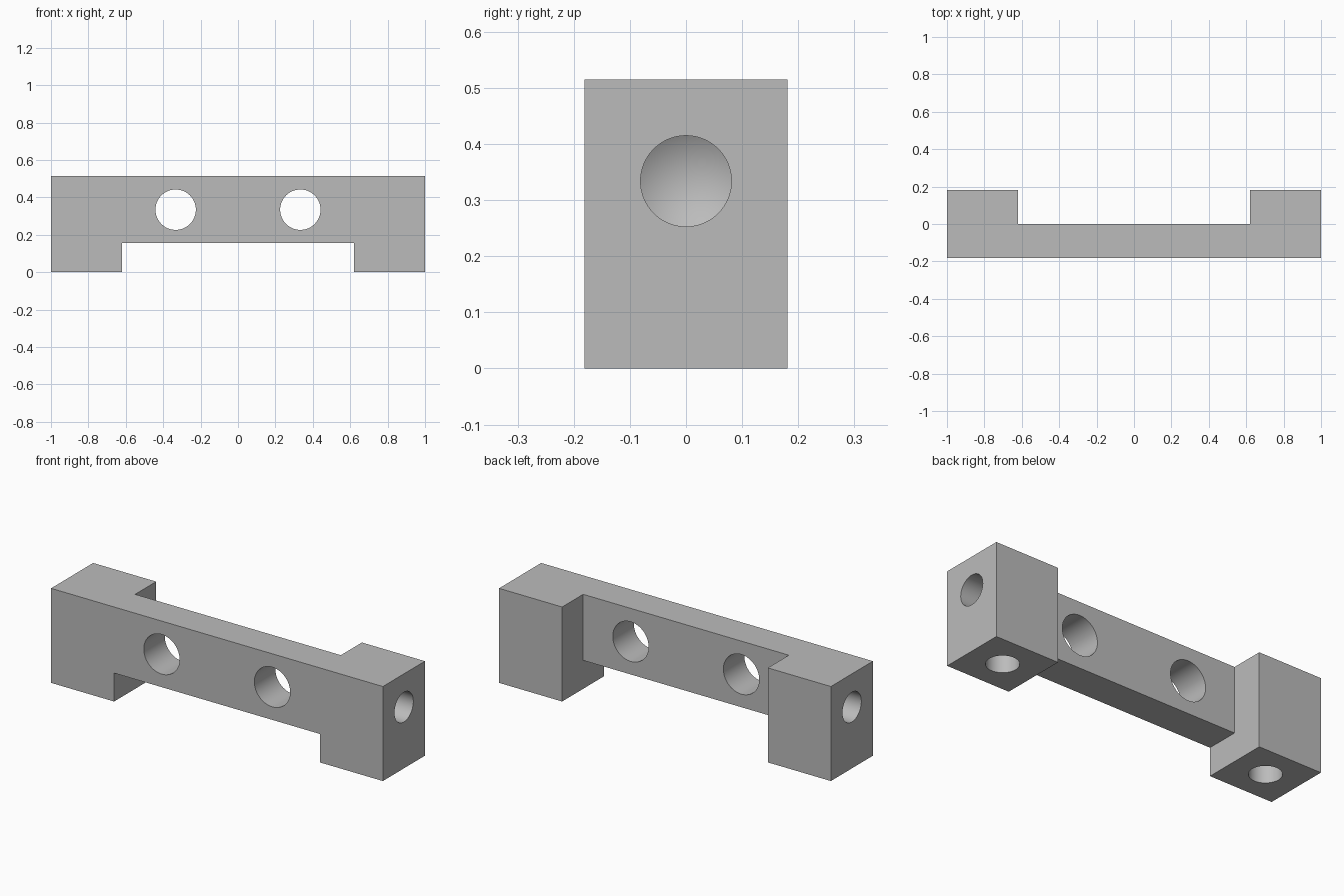
import bpy, bmesh
from math import radians
from mathutils import Matrix, Vector

cube = bpy.data.objects.get("Cube")
if cube:
    bpy.data.objects.remove(cube, do_unlink=True)

LENGTH, DEPTH, HEIGHT = 2.0, 0.362, 0.515
INNER_X, BAR_BOTTOM, BAR_BACK = 0.62, 0.155, 0.0
HOLE_Z, WIDE_R, SMALL_R = 0.334, 0.108, 0.081
DRILL_DEPTH, TIP = 0.18, 0.049
SEGMENTS = 64

grey = bpy.data.materials.new("plain grey")
grey.use_nodes = True
GREY = (0.5, 0.5, 0.5, 1)
grey.diffuse_color = GREY
grey.node_tree.nodes["Principled BSDF"].inputs["Base Color"].default_value = GREY


def make(name, bm):
    mesh = bpy.data.meshes.new(name)
    bmesh.ops.recalc_face_normals(bm, faces=bm.faces)
    bm.to_mesh(mesh)
    bm.free()
    mesh.materials.append(grey)
    ob = bpy.data.objects.new(name, mesh)
    bpy.context.collection.objects.link(ob)
    return ob


def box(name, low, high):
    low, high = Vector(low), Vector(high)
    bm = bmesh.new()
    bmesh.ops.create_cube(bm, size=1)
    bmesh.ops.scale(bm, vec=high - low, verts=bm.verts)
    bmesh.ops.translate(bm, vec=(low + high) / 2, verts=bm.verts)
    return make(name, bm)


def drill(name, start, direction, radius, depth, tip=0.0):
    """Round cutter running from just outside the start point, with a pointed end."""
    bm = bmesh.new()
    lead = 0.05
    rings = []
    for z in (-lead, depth):
        ring = bmesh.ops.create_circle(bm, segments=SEGMENTS, radius=radius,
                                       matrix=Matrix.Translation((0, 0, z)))
        rings.append(ring["verts"])
    for i in range(SEGMENTS):
        j = (i + 1) % SEGMENTS
        bm.faces.new((rings[0][i], rings[0][j], rings[1][j], rings[1][i]))
    bm.faces.new(rings[0])
    if tip:
        point = bm.verts.new((0, 0, depth + tip))
        for i in range(SEGMENTS):
            bm.faces.new((rings[1][i], rings[1][(i + 1) % SEGMENTS], point))
    else:
        bm.faces.new(rings[1])
    turn = Vector(direction).to_track_quat("Z", "Y").to_matrix().to_4x4()
    bm.transform(Matrix.Translation(start) @ turn)
    return make(name, bm)


# Solid block that becomes the bracket
body = box("bracket_body", (-LENGTH / 2, -DEPTH / 2, 0), (LENGTH / 2, DEPTH / 2, HEIGHT))

# Openings below and behind the middle bar
cutters = [
    box("lower_opening", (-INNER_X, -1, -1), (INNER_X, 1, BAR_BOTTOM)),
    box("rear_opening", (-INNER_X, BAR_BACK, -1), (INNER_X, 1, 1)),
]

# Through holes in the bar, blind drilled holes in the ends and feet
foot_x = (INNER_X + LENGTH / 2) / 2
for side in (-1, 1):
    cutters += [
        drill("bar_hole", (side / 3, -DEPTH / 2, HOLE_Z), (0, 1, 0), WIDE_R, 0.3),
        drill("end_hole", (side * LENGTH / 2, 0, HOLE_Z), (-side, 0, 0),
              SMALL_R, DRILL_DEPTH, TIP),
        drill("foot_hole", (side * foot_x, 0, 0), (0, 0, 1), SMALL_R, DRILL_DEPTH, TIP),
    ]

bpy.context.view_layer.objects.active = body
for cutter in cutters:
    cutter.hide_render = True
    mod = body.modifiers.new(cutter.name, "BOOLEAN")
    mod.operation, mod.solver, mod.object = "DIFFERENCE", "EXACT", cutter
    bpy.ops.object.modifier_apply(modifier=mod.name)
    bpy.data.objects.remove(cutter, do_unlink=True)

# Smooth hole walls with crisp rims
bpy.ops.object.select_all(action="DESELECT")
body.select_set(True)
bpy.ops.object.shade_smooth_by_angle(angle=radians(25))
